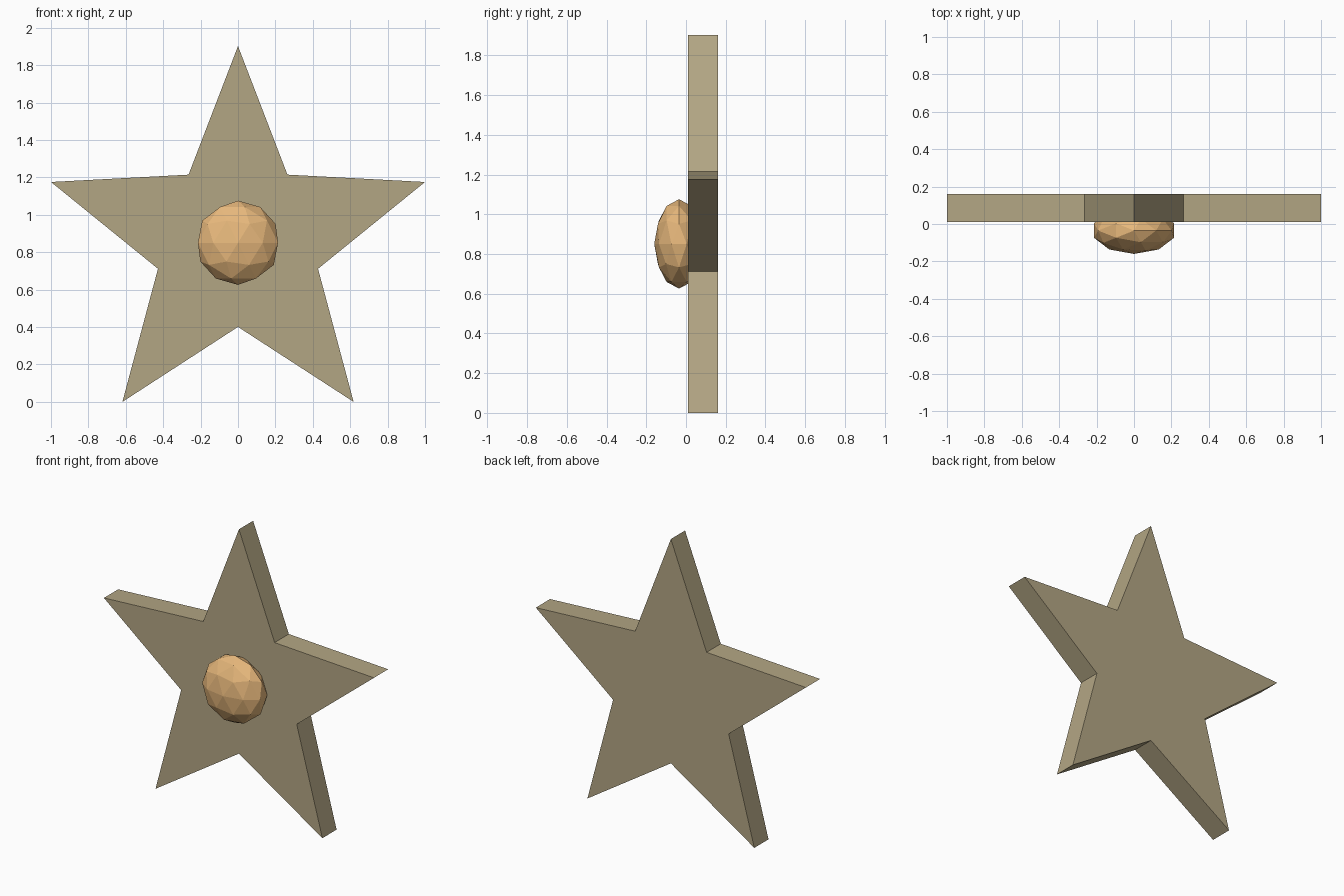
import bpy, bmesh
from math import sin, cos, pi

if "Cube" in bpy.data.objects:
    bpy.data.objects.remove(bpy.data.objects["Cube"])

CENTRE_Z = 0.8507


def material(name, rgb):
    mat = bpy.data.materials.new(name)
    mat.diffuse_color = (*rgb, 1)
    mat.use_nodes = True
    mat.node_tree.nodes["Principled BSDF"].inputs["Base Color"].default_value = mat.diffuse_color
    return mat


# Flat five-pointed star: alternating outer and inner radii, extruded in depth
def star_plate(name, outer, inner, front, back, mat):
    bm = bmesh.new()
    ring = []
    for i in range(10):
        r = inner if i % 2 else outer
        a = i * pi / 5
        ring.append(bm.verts.new((r * sin(a), front, CENTRE_Z + r * cos(a))))
    face = bm.faces.new(ring)
    ext = bmesh.ops.extrude_face_region(bm, geom=[face], use_keep_orig=True)
    moved = [g for g in ext["geom"] if isinstance(g, bmesh.types.BMVert)]
    bmesh.ops.translate(bm, verts=moved, vec=(0, back - front, 0))
    bmesh.ops.recalc_face_normals(bm, faces=bm.faces)
    mesh = bpy.data.meshes.new(name)
    bm.to_mesh(mesh)
    bm.free()
    mesh.materials.append(mat)
    obj = bpy.data.objects.new(name, mesh)
    bpy.context.collection.objects.link(obj)
    return obj


star_plate("star_body", 1.0515, 0.45, 0.01, 0.16,
           material("star_tan", (0.45, 0.38, 0.23)))

# Faceted, flattened knob sunk into the front face
bpy.ops.mesh.primitive_ico_sphere_add(subdivisions=2, radius=1,
                                      location=(0, -0.035, CENTRE_Z))
knob = bpy.context.object
knob.name = "centre_knob"
knob.scale = (0.225, 0.125, 0.225)
knob.data.materials.append(material("knob_orange", (0.8, 0.48, 0.2)))
